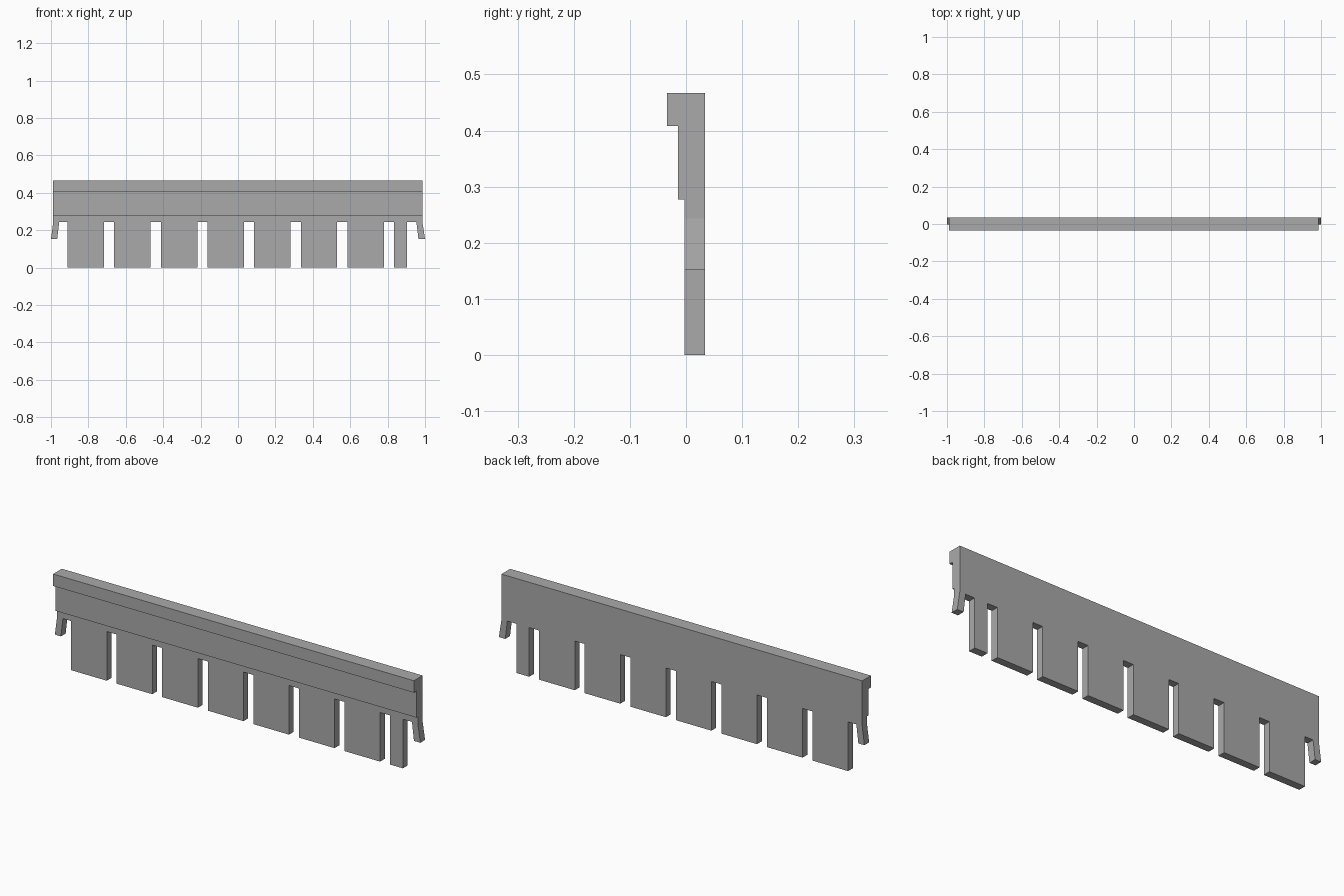
import bpy, bmesh
from mathutils import Vector

cube = bpy.data.objects.get("Cube")
if cube:
    bpy.data.objects.remove(cube, do_unlink=True)

# Main sizes
BACK, FACE, STEP, LIP = 0.034, -0.003, -0.014, -0.034
TOP, LIP_Z, STEP_Z, SLOT_Z, TAB_Z = 0.467, 0.408, 0.277, 0.243, 0.152
LEFT, RIGHT = -0.988, 0.986

# Comb outline: splayed left tab, teeth, splayed right tab, top edge
outline = [(LEFT, TOP), (LEFT, SLOT_Z), (-1, TAB_Z), (-0.967, TAB_Z), (-0.956, SLOT_Z)]
for i in range(8):
    start = -0.911 + 0.2493 * i
    end = start + (0.07 if i == 7 else 0.195)
    outline += [(start, SLOT_Z), (start, 0), (end, 0), (end, SLOT_Z)]
outline += [(0.954, SLOT_Z), (0.965, TAB_Z), (1, TAB_Z), (RIGHT, SLOT_Z), (RIGHT, TOP)]

bm = bmesh.new()
plate = bm.faces.new([bm.verts.new((x, FACE, z)) for x, z in outline])


def pull(faces, y):
    """Extrude faces and place the new ones at depth y."""
    result = bmesh.ops.extrude_face_region(bm, geom=faces)
    for v in result["geom"]:
        if isinstance(v, bmesh.types.BMVert):
            v.co.y = y


# Thickness of the comb plate
result = bmesh.ops.extrude_face_region(bm, geom=[plate], use_keep_orig=True)
for v in result["geom"]:
    if isinstance(v, bmesh.types.BMVert):
        v.co.y = BACK
bmesh.ops.recalc_face_normals(bm, faces=bm.faces[:])

# Stepped front moulding: a raised band, then a lip along the top
for height, old_y, new_y in ((STEP_Z, FACE, STEP), (LIP_Z, STEP, LIP)):
    bmesh.ops.bisect_plane(bm, geom=bm.verts[:] + bm.edges[:] + bm.faces[:],
                           plane_co=Vector((0, 0, height)), plane_no=Vector((0, 0, 1)))
    band = [f for f in bm.faces
            if all(abs(v.co.y - old_y) < 1e-5 and v.co.z > height - 1e-4 for v in f.verts)]
    pull(band, new_y)

# Merge coplanar pieces into clean flat faces
bmesh.ops.dissolve_limit(bm, angle_limit=0.01, verts=bm.verts[:], edges=bm.edges[:])
bmesh.ops.recalc_face_normals(bm, faces=bm.faces[:])

mesh = bpy.data.meshes.new("slotted_rail")
bm.to_mesh(mesh)
bm.free()
rail = bpy.data.objects.new("slotted_rail", mesh)
bpy.context.collection.objects.link(rail)

# Plain grey
grey = bpy.data.materials.new("plain_grey")
grey.use_nodes = True
colour = (0.4, 0.4, 0.4, 1)
grey.diffuse_color = colour
grey.node_tree.nodes["Principled BSDF"].inputs["Base Color"].default_value = colour
mesh.materials.append(grey)
